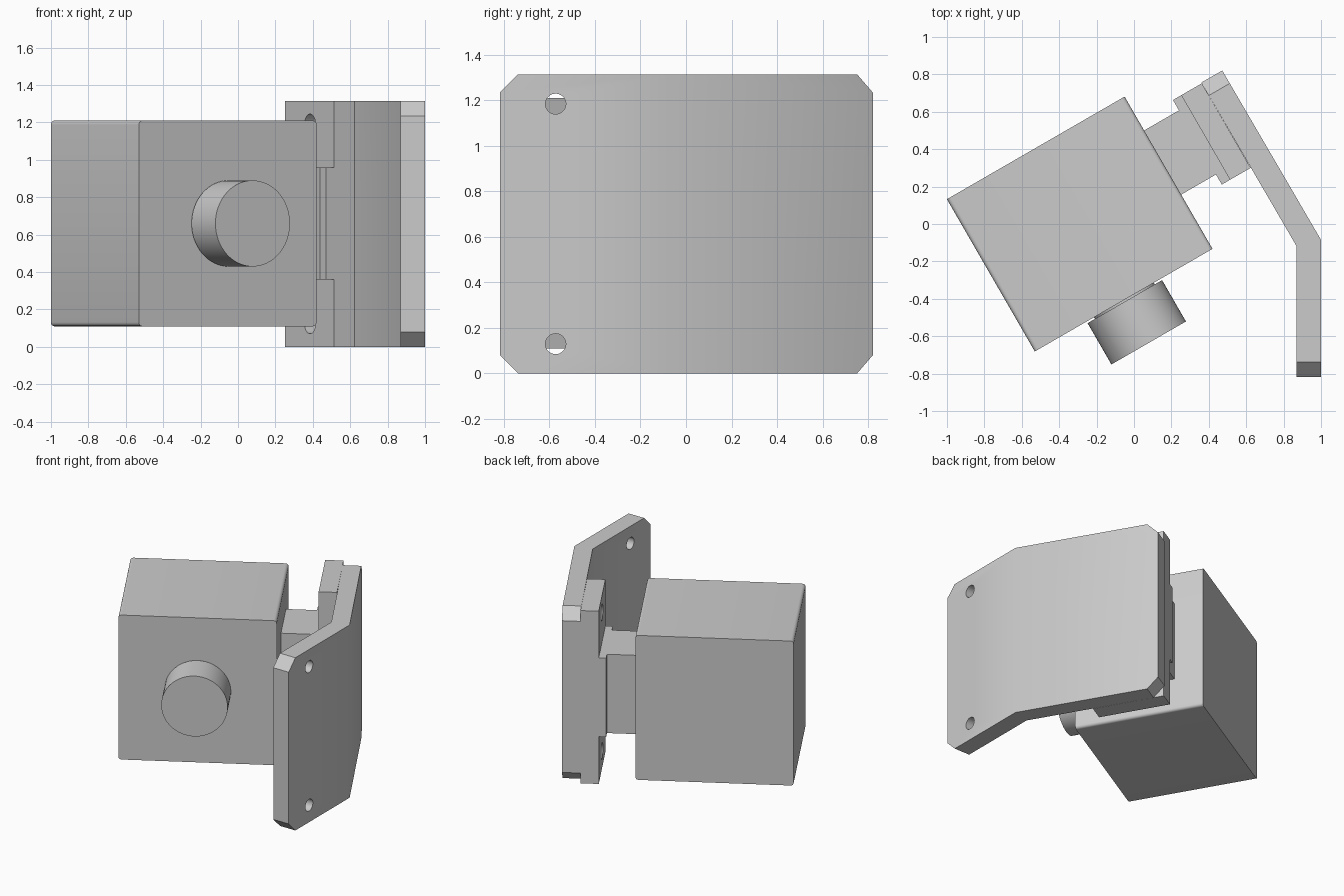
import bpy, bmesh, math
from mathutils import Vector, Matrix

cube = bpy.data.objects.get("Cube")
if cube:
    bpy.data.objects.remove(cube, do_unlink=True)

grey = bpy.data.materials.new("plain grey")
grey.use_nodes = True
COLOUR = (0.6, 0.6, 0.6, 1)
grey.diffuse_color = COLOUR
grey.node_tree.nodes["Principled BSDF"].inputs["Base Color"].default_value = COLOUR

# The housing and its mount are turned about z: u runs towards the bracket
TURN = math.radians(30)
U = Vector((math.cos(TURN), math.sin(TURN), 0))
V = Vector((-math.sin(TURN), math.cos(TURN), 0))
TOP = 1.315
HOLE_HEIGHTS = (0.13, 1.185)


def turned(u, v):
    return U * u + V * v


def finish(name, bm):
    bmesh.ops.recalc_face_normals(bm, faces=bm.faces)
    mesh = bpy.data.meshes.new(name)
    bm.to_mesh(mesh)
    bm.free()
    obj = bpy.data.objects.new(name, mesh)
    mesh.materials.append(grey)
    bpy.context.collection.objects.link(obj)
    return obj


def prism(name, plan, z0, z1, bevel_sides=(), width=0.0, segments=1):
    """Extrude a plan outline; bevel the top and bottom edges of some sides."""
    bm = bmesh.new()
    low = [bm.verts.new((p.x, p.y, z0)) for p in plan]
    high = [bm.verts.new((p.x, p.y, z1)) for p in plan]
    bm.faces.new(low)
    bm.faces.new(high)
    n = len(plan)
    for i in range(n):
        j = (i + 1) % n
        bm.faces.new((low[i], low[j], high[j], high[i]))
    edges = [bm.edges.get((ring[i], ring[(i + 1) % n]))
             for i in bevel_sides for ring in (low, high)]
    if edges:
        bmesh.ops.bevel(bm, geom=edges, offset=width, segments=segments,
                        profile=0.5, affect='EDGES')
    return finish(name, bm)


def block(name, u0, u1, v0, v1, z0, z1, **bevel):
    plan = [turned(u0, v0), turned(u1, v0), turned(u1, v1), turned(u0, v1)]
    return prism(name, plan, z0, z1, **bevel)


def cylinder(name, start, end, radius, sides):
    axis = end - start
    bm = bmesh.new()
    place = Matrix.Translation((start + end) / 2) @ axis.to_track_quat('Z', 'Y').to_matrix().to_4x4()
    bmesh.ops.create_cone(bm, cap_ends=True, segments=sides, radius1=radius,
                          radius2=radius, depth=axis.length, matrix=place)
    return finish(name, bm)


def smooth(obj):
    bpy.ops.object.select_all(action='DESELECT')
    obj.select_set(True)
    bpy.context.view_layer.objects.active = obj
    bpy.ops.object.shade_smooth_by_angle(angle=math.radians(35))


def drill(obj, start, end, radius):
    cutter = cylinder("hole_cutter", start, end, radius, 32)
    cutter.hide_render = True
    mod = obj.modifiers.new("hole", 'BOOLEAN')
    mod.operation = 'DIFFERENCE'
    mod.solver = 'EXACT'
    mod.object = cutter
    bpy.context.view_layer.objects.active = obj
    bpy.ops.object.modifier_apply(modifier=mod.name)
    bpy.data.objects.remove(cutter, do_unlink=True)


# Housing with softly rounded edges on its two ends
housing = block("housing", -0.80, 0.297, -0.325, 0.615, 0.11, 1.21,
                bevel_sides=(1, 3), width=0.022, segments=4)
smooth(housing)

# Round knob on a slightly narrower collar
up = Vector((0, 0, 0.66))
collar = cylinder("knob_collar", turned(-0.25, -0.31) + up, turned(-0.25, -0.345) + up, 0.185, 64)
knob = cylinder("knob", turned(-0.25, -0.335) + up, turned(-0.25, -0.59) + up, 0.23, 64)
smooth(collar)
smooth(knob)

# Neck, raised boss and mounting pad
block("neck", 0.29, 0.515, 0.01, 0.406, 0.36, 0.96)
block("pad_boss", 0.512, 0.563, -0.052, 0.47, 0.36, 0.96)
pad = block("mounting_pad", 0.563, 0.69, -0.052, 0.47, 0, TOP)

# Bent bracket plate with clipped corners on both ends
bracket = prism("bent_bracket", [
    turned(0.69, 0.475), turned(0.819, 0.475), Vector((1, -0.085, 0)),
    Vector((1, -0.818, 0)), Vector((0.87, -0.818, 0)), Vector((0.87, -0.12, 0)),
], 0, TOP, bevel_sides=(0, 3), width=0.08)

# Screw holes: blind in the pad, right through the bracket flange
for z in HOLE_HEIGHTS:
    lift = Vector((0, 0, z))
    drill(pad, turned(0.5, 0.205) + lift, turned(0.75, 0.205) + lift, 0.06)
    drill(bracket, Vector((0.8, -0.573, z)), Vector((1.1, -0.573, z)), 0.045)
smooth(pad)
smooth(bracket)
